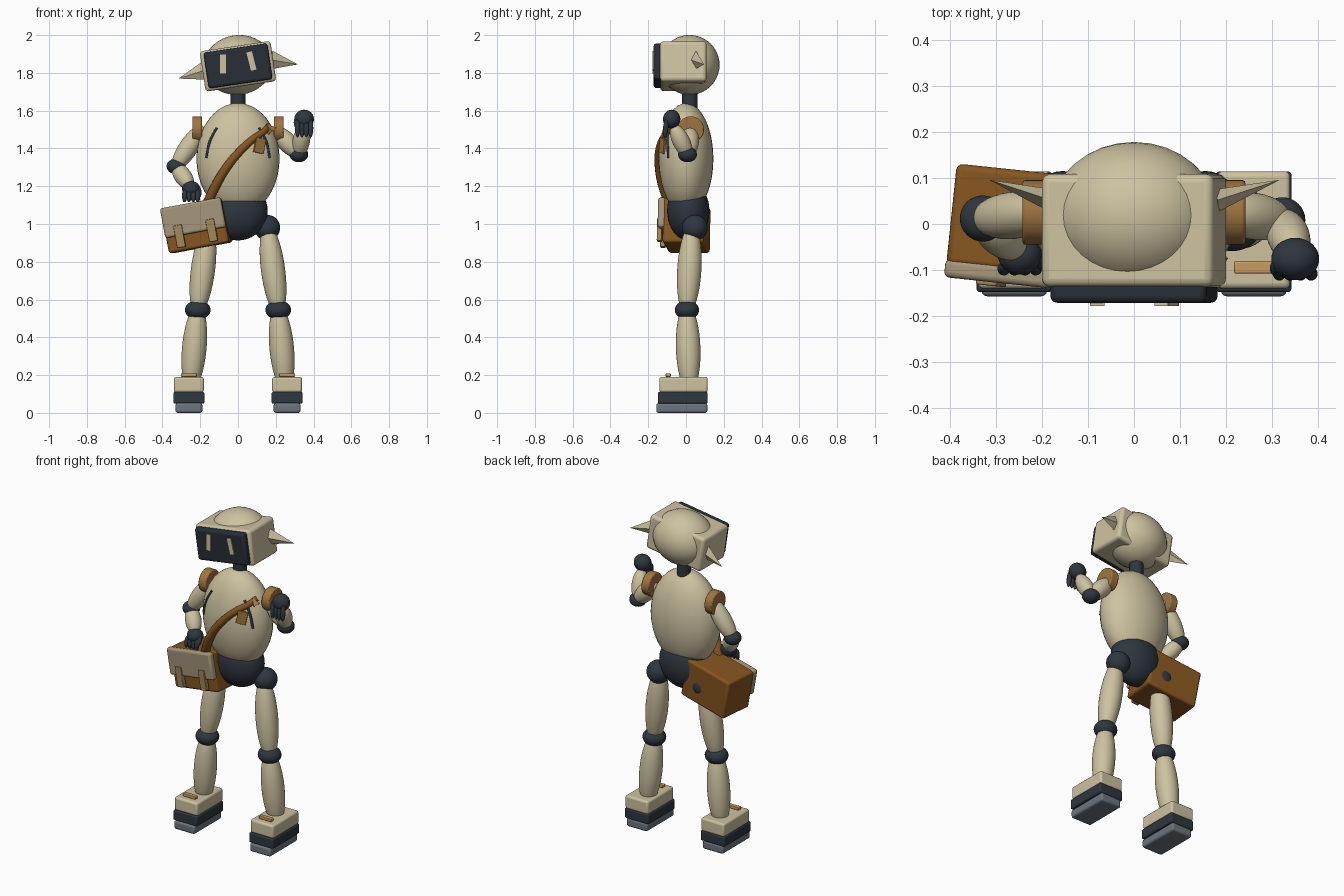
import bpy
from math import radians, sqrt
from mathutils import Vector, Euler

old = bpy.data.objects.get("Cube")
if old:
    bpy.data.objects.remove(old, do_unlink=True)


def material(name, hex_code):
    srgb = [int(hex_code[i:i + 2], 16) / 255 for i in (0, 2, 4)]
    col = [c / 12.92 if c < .04 else ((c + .055) / 1.055) ** 2.4 for c in srgb] + [1]
    m = bpy.data.materials.new(name)
    m.use_nodes = True
    m.diffuse_color = col
    m.node_tree.nodes["Principled BSDF"].inputs["Base Color"].default_value = col
    return m


CREAM = material("cream shell", "CDC2A0")
DARK = material("dark rubber", "2E373F")
SCREEN = material("screen black", "272E36")
LEATHER = material("brown leather", "86551F")
FLAP = material("beige canvas", "A5957A")
BUCKLE = material("buckle tan", "A08759")
RING = material("shoulder tan", "A0753F")
TAB = material("light orange", "C99C5E")
SOLE = material("grey sole", "6B757E")


def finish(name, mat):
    o = bpy.context.object
    o.name = name
    o.data.materials.append(mat)
    bpy.ops.object.shade_smooth_by_angle(angle=radians(35))
    return o


def ball(name, mat, loc, radii):
    bpy.ops.mesh.primitive_uv_sphere_add(segments=32, ring_count=20, location=loc)
    bpy.context.object.scale = radii if isinstance(radii, tuple) else (radii,) * 3
    return finish(name, mat)


def spindle(name, mat, a, b, r, overlap=1.15):
    # ellipsoid stretched between two joints
    a, b = Vector(a), Vector(b)
    o = ball(name, mat, (a + b) / 2, (r, r, (b - a).length / 2 * overlap))
    o.rotation_euler = (b - a).to_track_quat('Z', 'Y').to_euler()
    return o


def box(name, mat, loc, size, rot=(0, 0, 0), bevel=.012):
    bpy.ops.mesh.primitive_cube_add(size=1, location=loc, rotation=rot)
    bpy.context.object.scale = size
    bpy.ops.object.transform_apply(location=False, rotation=False, scale=True)
    if bevel:
        m = bpy.context.object.modifiers.new("soft edges", 'BEVEL')
        m.width, m.segments = bevel, 3
    return finish(name, mat)


def tube(name, mat, points, r, taper=1):
    cu = bpy.data.curves.new(name, 'CURVE')
    cu.dimensions = '3D'
    cu.bevel_depth, cu.bevel_resolution, cu.use_fill_caps = r, 4, True
    sp = cu.splines.new('BEZIER')
    sp.bezier_points.add(len(points) - 1)
    for i, (bp, p) in enumerate(zip(sp.bezier_points, points)):
        bp.co = p
        bp.handle_left_type = bp.handle_right_type = 'AUTO'
        bp.radius = 1 + (taper - 1) * i / (len(points) - 1)
    o = bpy.data.objects.new(name, cu)
    bpy.context.collection.objects.link(o)
    cu.materials.append(mat)


# Head, tilted sideways, with screen and eyes
tilt = (0, radians(-8.5), 0)
box("head_shell", CREAM, (0, -.014, 1.835), (.378, .245, .215), tilt, .018)
ball("head_dome", CREAM, (0, .019, 1.842), (.183, .159, .158)).rotation_euler = tilt
box("face_screen", SCREEN, (0, -.148, 1.837), (.342, .046, .192), tilt, .014)
box("right_eye", CREAM, (-.08, -.174, 1.847), (.032, .008, .1), bevel=0)
box("left_eye", CREAM, (.071, -.174, 1.863), (.03, .008, .1), (0, radians(-14), 0), 0)

# Pointed ears
for side, base, tip in (("right", (-.175, .05, 1.812), (-.315, .096, 1.77)),
                        ("left", (.175, .05, 1.868), (.317, .096, 1.845))):
    base, tip = Vector(base), Vector(tip)
    d = tip - base
    bpy.ops.mesh.primitive_cone_add(vertices=4, radius1=.05, depth=d.length,
                                    location=(base + tip) / 2,
                                    rotation=d.to_track_quat('Z', 'Y').to_euler())
    bpy.context.object.scale.x = .5
    finish(side + "_ear", CREAM)

# Neck, torso and pelvis
bpy.ops.mesh.primitive_cylinder_add(radius=.04, depth=.16, location=(0, .02, 1.67))
finish("neck", DARK)
ball("torso", CREAM, (0, 0, 1.345), (.22, .145, .295))
ball("pelvis", DARK, (0, .012, 1.07), (.157, .112, .157))


def chest(x, z, lift=0):
    # point on the front of the torso
    return (x, -.145 * sqrt(1 - (x / .22) ** 2 - ((z - 1.345) / .295) ** 2) - lift, z)


for s, side in ((-1, "right"), (1, "left")):
    # Chest seams
    tube(side + "_chest_seam", DARK,
         [chest(s * .112, 1.51), chest(s * .148, 1.44), chest(s * .168, 1.35)], .007)

    # Legs
    hip, knee = (s * .155, .047, .98), (s * .213, .005, .545)
    ball(side + "_hip", DARK, hip, .068)
    spindle(side + "_thigh", CREAM, (s * .158, .03, .97), knee, .064)
    ball(side + "_knee", DARK, knee, (.068, .064, .051))
    spindle(side + "_shin", CREAM, knee, (s * .25, .018, .14), .065)

    # Feet
    fx = s * .26
    box(side + "_shoe", CREAM, (fx, -.013, .149), (.158, .255, .082))
    box(side + "_shoe_band", DARK, (fx, -.017, .08), (.164, .262, .062), bevel=.008)
    box(side + "_sole", SOLE, (fx, -.022, .026), (.142, .27, .052), bevel=.012)
    box(side + "_shoe_tab", TAB, (fx, -.094, .2), (.085, .027, .018), bevel=.004)

    # Shoulder rings
    bpy.ops.mesh.primitive_cylinder_add(vertices=40, radius=.07, depth=.052,
                                        location=(s * .216, .025, 1.5),
                                        rotation=(0, radians(90), 0))
    m = bpy.context.object.modifiers.new("soft edges", 'BEVEL')
    m.width, m.segments, m.limit_method = .006, 2, 'ANGLE'
    finish(side + "_shoulder_ring", RING)

# Arms: shoulder, elbow, wrist, hand centre
arms = {
    "right": ((-.2, .025, 1.5), (-.328, .012, 1.305), (-.255, -.055, 1.2), (-.248, -.065, 1.185)),
    "left": ((.2, .025, 1.495), (.322, .008, 1.368), (.348, -.06, 1.51), (.35, -.076, 1.555)),
}
for side, (shoulder, elbow, wrist, hand) in arms.items():
    spindle(side + "_upper_arm", CREAM, shoulder, elbow, .051, 1.2)
    ball(side + "_elbow", DARK, elbow, (.05, .05, .041))
    spindle(side + "_forearm", CREAM, elbow, wrist, .046, 1.2)
    ball(side + "_hand", DARK, hand, (.052, .046, .05) if side == "left" else (.048, .045, .042))
    for i in range(4):
        # curled fingers hanging below the palm
        p = Vector(hand) + Vector(((i - 1.5) * .023, -.028, -.01))
        drop = .075 if side == "left" else .052
        spindle(f"{side}_finger_{i + 1}", DARK, p, p + Vector((0, -.008, -drop)), .014, 1.3)
    thumb_x = -.04 if side == "left" else .04
    p = Vector(hand) + Vector((thumb_x, -.01, .005))
    spindle(side + "_thumb", DARK, p, p + Vector((0, -.02, -.045)), .015, 1.3)

# Satchel: every part is placed in the bag's own tilted frame
bag_rot = Euler((0, radians(-10.5), radians(-6)))
bag_at = Vector((-.218, .003, .992))


def bag_part(name, mat, offset, size, bevel):
    loc = bag_at + bag_rot.to_matrix() @ Vector(offset)
    box(name, mat, loc, size, bag_rot, bevel)


bag_part("bag_body", LEATHER, (0, 0, 0), (.325, .22, .24), .014)
bag_part("bag_flap", FLAP, (0, -.118, .042), (.328, .04, .16), .012)
for s, side in ((-1, "right"), (1, "left")):
    bag_part(side + "_bag_buckle", BUCKLE, (s * .087, -.133, -.042), (.046, .026, .12), .004)

# Shoulder strap across the chest, with its tag and clip
tube("bag_strap", LEATHER,
     [(-.165, -.085, 1.1), (-.12, -.122, 1.2), (-.06, -.142, 1.3), (.01, -.142, 1.385),
      (.08, -.122, 1.45), (.13, -.092, 1.485), (.165, -.05, 1.52)], .027, .6)
box("strap_tag", RING, (.115, -.125, 1.415), (.058, .012, .08), (0, radians(12), radians(25)), .002)
bpy.ops.mesh.primitive_cone_add(vertices=4, radius1=.03, depth=.05, location=(.165, -.075, 1.51),
                                rotation=(0, radians(-40), 0))
finish("strap_clip", RING)
